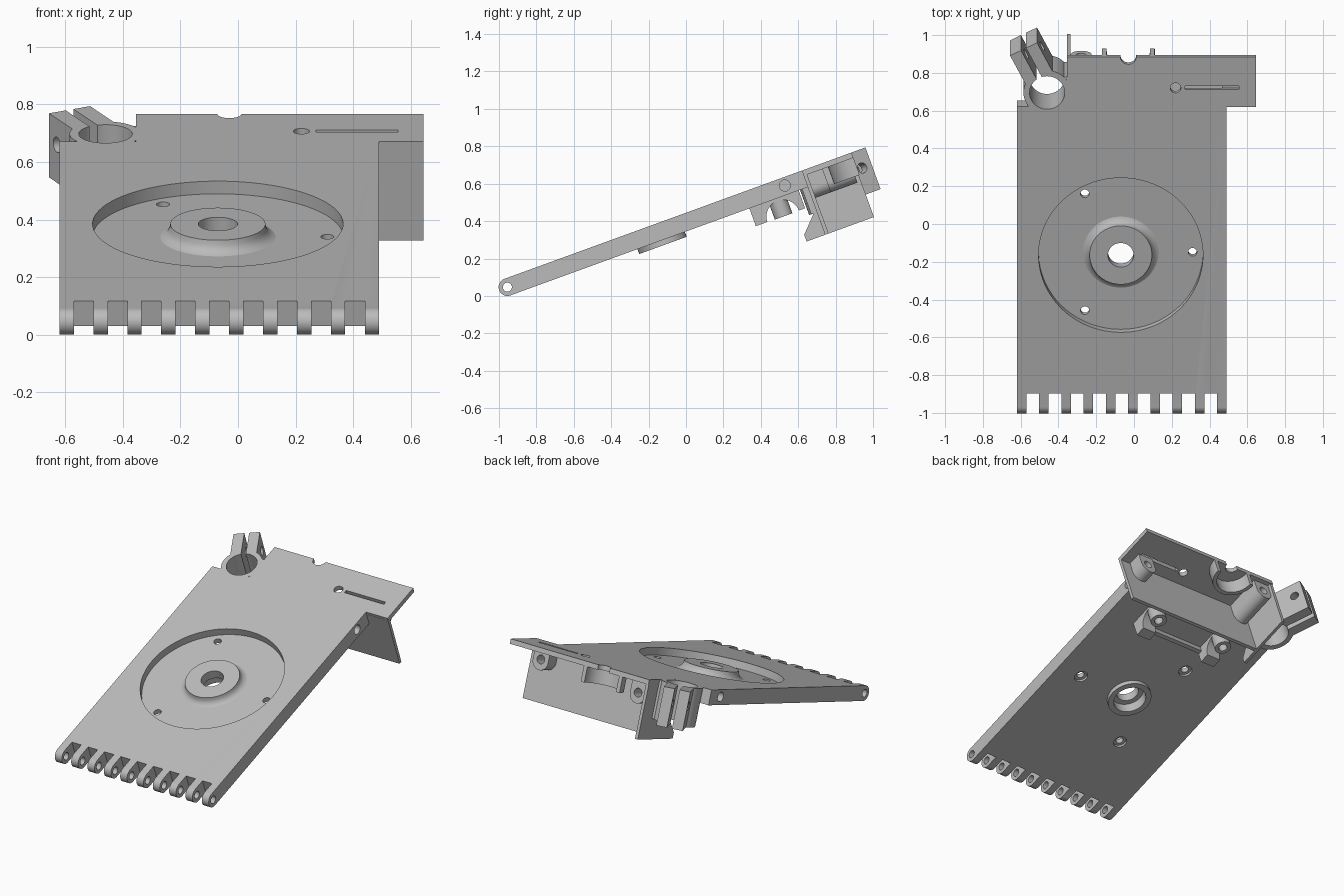
import bpy, bmesh, math
from mathutils import Matrix, Vector

if "Cube" in bpy.data.objects:
    bpy.data.objects.remove(bpy.data.objects["Cube"], do_unlink=True)

grey = bpy.data.materials.new("plain_grey")
grey.use_nodes = True
colour = (0.5, 0.5, 0.5, 1)
grey.diffuse_color = colour
grey.node_tree.nodes["Principled BSDF"].inputs["Base Color"].default_value = colour

# Parts are laid out flat (x across, y along the plate, z through it), then tilted
TILT = Matrix.Translation((0, -0.955, 0.047)) @ Matrix.Rotation(math.radians(20), 4, "X")
T = 0.047
DISC = (-0.07, 0.858)
CLAMP = Vector((-0.46, 1.773, 0))
parts = []


def finish(name, bm):
    bmesh.ops.recalc_face_normals(bm, faces=bm.faces)
    mesh = bpy.data.meshes.new(name)
    bm.to_mesh(mesh)
    bm.free()
    mesh.materials.append(grey)
    ob = bpy.data.objects.new(name, mesh)
    bpy.context.collection.objects.link(ob)
    parts.append(ob)
    return ob


def box(name, x, y, z):
    bm = bmesh.new()
    bmesh.ops.create_cube(bm, size=1)
    for v in bm.verts:
        v.co = [a[0] + (c + 0.5) * (a[1] - a[0]) for c, a in zip(v.co, (x, y, z))]
    return finish(name, bm)


def cyl(name, centre, r, length, axis="Z", n=48):
    bm = bmesh.new()
    turn = {"Z": Matrix(), "X": Matrix.Rotation(math.pi / 2, 4, "Y"),
            "Y": Matrix.Rotation(math.pi / 2, 4, "X")}[axis]
    bmesh.ops.create_cone(bm, cap_ends=True, segments=n, radius1=r, radius2=r,
                          depth=length, matrix=Matrix.Translation(centre) @ turn)
    return finish(name, bm)


def side_prism(name, profile, x0, x1):
    bm = bmesh.new()
    face = bm.faces.new([bm.verts.new((x0, y, z)) for y, z in profile])
    ext = bmesh.ops.extrude_face_region(bm, geom=[face])["geom"]
    for v in ext:
        if isinstance(v, bmesh.types.BMVert):
            v.co.x = x1
    return finish(name, bm)


def lathe(name, profile, centre, n=72):
    bm = bmesh.new()
    rings = []
    for i in range(n):
        a = 2 * math.pi * i / n
        rings.append([bm.verts.new((centre[0] + r * math.cos(a), centre[1] + r * math.sin(a), z))
                      for r, z in profile])
    m = len(profile)
    for i in range(n):
        p, q = rings[i], rings[(i + 1) % n]
        for j in range(m):
            k = (j + 1) % m
            bm.faces.new((p[j], q[j], q[k], p[k]))
    return finish(name, bm)


def combine(ob, others, operation="DIFFERENCE"):
    for other in others:
        mod = ob.modifiers.new("bool", "BOOLEAN")
        mod.operation, mod.solver, mod.object = operation, "EXACT", other
    bpy.context.view_layer.update()
    ev = ob.evaluated_get(bpy.context.evaluated_depsgraph_get())
    mesh = bpy.data.meshes.new_from_object(ev)
    ob.modifiers.clear()
    ob.data = mesh
    for other in others:
        parts.remove(other)
        bpy.data.objects.remove(other, do_unlink=True)


# Main plate with rounded hinge edge
plate = box("main_plate", (-0.62, 0.49), (0, 1.695), (-T, T))
combine(plate, [cyl("hinge_barrel", (-0.065, 0, 0), T, 1.11, "X")], "UNION")
cuts = [cyl("pin_hole", (-0.065, 0, 0), 0.024, 2, "X", 32)]
for i in range(9):
    x = -0.57 + i * 0.1178
    cuts.append(box("notch", (x, x + 0.0678), (-0.1, 0.078), (-0.1, 0.1)))
cuts.append(cyl("recess", (*DISC, 0.1), 0.435, 0.2, n=96))
cuts.append(cyl("hub_opening", (*DISC, 0), 0.12, 0.3))
for i in range(3):
    a = i * 2 * math.pi / 3
    x, y = DISC[0] + 0.38 * math.cos(a), DISC[1] + 0.38 * math.sin(a)
    cuts.append(cyl("bolt_hole", (x, y, 0), 0.023, 0.3, n=24))
    cuts.append(cyl("counterbore", (x, y, -T), 0.042, 0.03, n=24))
for x in (-0.62, 0.49):
    cuts.append(cyl("side_hole", (x, 1.58, 0.003), 0.03, 0.1, "X", 24))
cuts.append(cyl("clamp_bore", CLAMP, 0.093, 1))
combine(plate, cuts)

# Raised hub in the round recess
lathe("hub", [(0.068, T), (0.165, T), (0.168, 0.03), (0.176, 0.014), (0.19, 0.004), (0.2, 0),
              (0.2, -0.02), (0.135, -0.03), (0.135, -0.075), (0.1, -0.075), (0.1, -0.01),
              (0.068, -0.01)], DISC)

# Thin shelf behind the plate with slot, hole and notch
shelf = box("rear_shelf", (-0.355, 0.645), (1.693, 1.975), (0.017, T))
combine(shelf, [cyl("shelf_hole", (0.22, 1.8, 0), 0.028, 0.3, n=32),
                box("slot", (0.27, 0.555), (1.79, 1.81), (-0.1, 0.1)),
                cyl("edge_notch", (-0.03, 1.975, 0), 0.042, 0.3),
                cyl("clamp_bore", CLAMP, 0.093, 1)])

# Wall and end plate under the shelf
box("rear_wall", (-0.355, 0.645), (1.692, 1.712), (-0.318, 0.03))
side_prism("end_plate", [(1.97, 0.04), (1.97, -0.318), (1.587, -0.318), (1.587, -0.28),
                         (1.692, -0.17), (1.692, 0.04)], -0.355, -0.335)

# Half-round cup under the shelf notch
cup = cyl("half_cup", (-0.03, 1.97, -0.03), 0.14, 0.1)
combine(cup, [cyl("cup_bore", (-0.03, 1.97, -0.03), 0.115, 0.2),
              box("cup_trim", (-0.3, 0.3), (1.975, 2.3), (-0.3, 0.3))])

# Screw lugs on the rear wall
for name, x, end in (("right_lug", -0.28, 1.95), ("left_lug", 0.52, 1.8)):
    lug = box(name, (x - 0.055, x + 0.055), (1.7, end), (-0.06, 0.02))
    combine(lug, [cyl("lug_round", (x, (1.7 + end) / 2, -0.06), 0.055, end - 1.7, "Y")], "UNION")
    combine(lug, [cyl("lug_hole", (x, end, -0.05), 0.027, 0.16, "Y", 24)])

# Arched brackets and screw bosses below the plate
for name, x in (("left", 0.24), ("right", -0.27)):
    arch = box(name + "_bracket", (x - 0.05, x + 0.05), (1.36, 1.64), (-0.148, -0.04))
    combine(arch, [cyl("arch_cut", (x, 1.515, -0.15), 0.09, 0.3, "X")])
    boss = cyl(name + "_boss", (x, 1.517, -0.095), 0.05, 0.11)
    combine(boss, [cyl("boss_hole", (x, 1.517, -0.15), 0.026, 0.12, n=24)])
box("bracket_rib", (-0.22, 0.19), (1.365, 1.39), (-0.08, -0.04))

# Split clamp: ring, two ears, slot and cross bolt hole
clamp = cyl("clamp", CLAMP + Vector((0, 0, -0.0715)), 0.125, 0.237)
spin = Matrix.Translation(CLAMP) @ Matrix.Rotation(math.radians(27), 4, "Z")
ears = box("ears", (-0.08, 0.08), (0, 0.275), (-0.19, T))
slot = box("clamp_slot", (-0.015, 0.015), (0, 0.5), (-0.4, 0.2))
bolt = cyl("cross_hole", (0, 0.215, -0.05), 0.028, 0.6, "X", 24)
for ob in (ears, slot, bolt):
    ob.data.transform(spin)
combine(clamp, [ears], "UNION")
combine(clamp, [cyl("clamp_bore", CLAMP, 0.093, 1), slot, bolt])

# Web joining the clamp to the shelf
web = box("clamp_web", (-0.42, -0.34), (1.66, 1.86), (-0.19, T - 0.002))
combine(web, [cyl("clamp_bore", CLAMP, 0.093, 1)])

# Tilt every part into place, smooth the round faces
bpy.ops.object.select_all(action="DESELECT")
for ob in parts:
    ob.data.transform(TILT)
    ob.select_set(True)
bpy.context.view_layer.objects.active = parts[0]
bpy.ops.object.shade_smooth_by_angle(angle=math.radians(30))
